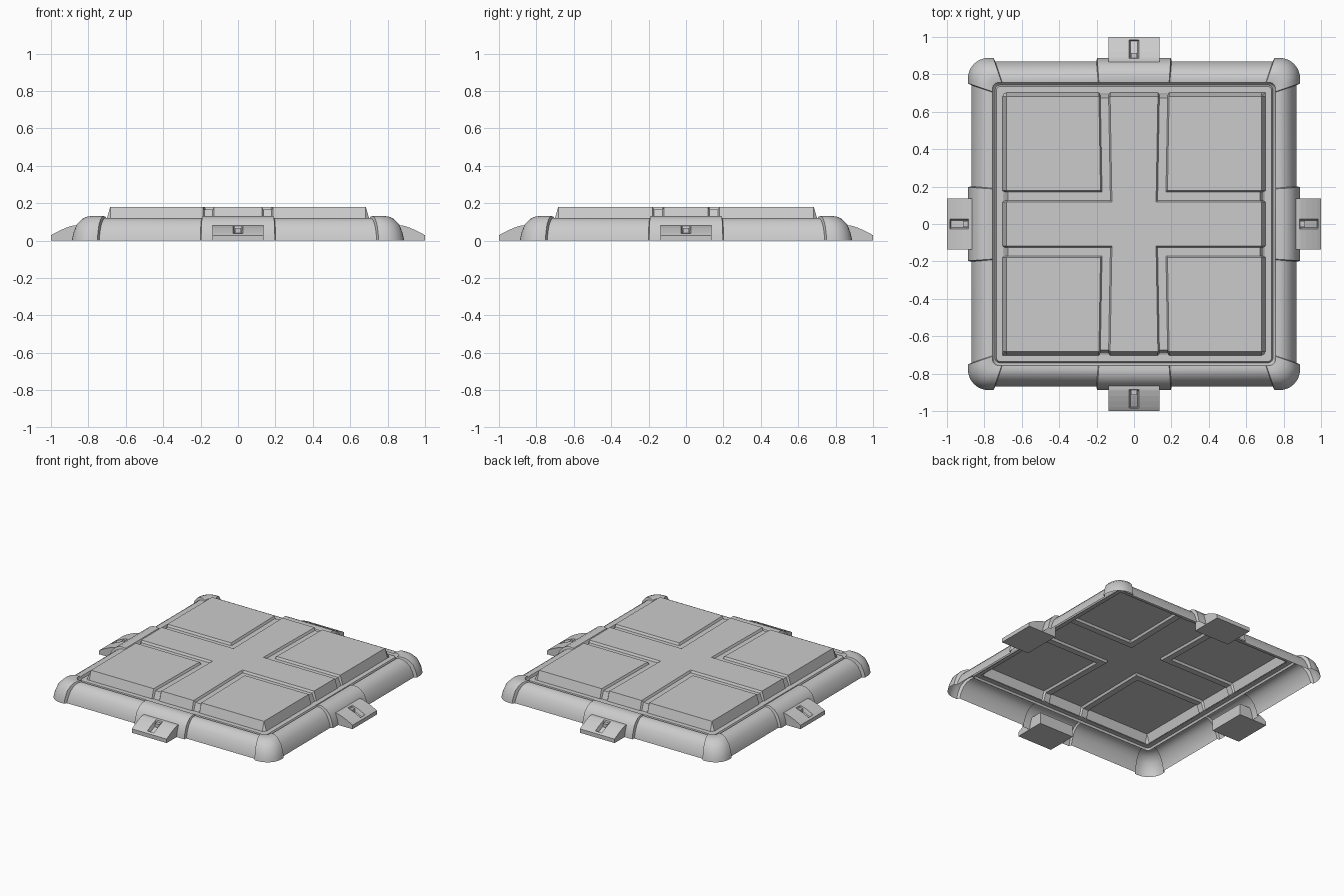
import bpy, bmesh, math
from mathutils import Vector, Matrix

if "Cube" in bpy.data.objects:
    bpy.data.objects.remove(bpy.data.objects["Cube"])


def finish(bm, name, smooth=False):
    bmesh.ops.recalc_face_normals(bm, faces=bm.faces)
    # open shells: make the upper side the outside
    if sum(f.normal.z * f.calc_area() for f in bm.faces) < -1e-4:
        bmesh.ops.reverse_faces(bm, faces=bm.faces)
    me = bpy.data.meshes.new(name)
    bm.to_mesh(me)
    bm.free()
    ob = bpy.data.objects.new(name, me)
    bpy.context.collection.objects.link(ob)
    if smooth:
        bpy.ops.object.select_all(action='DESELECT')
        ob.select_set(True)
        bpy.context.view_layer.objects.active = ob
        bpy.ops.object.shade_smooth_by_angle(angle=math.radians(35))
    return ob


def grid(bm, xs, ys, pos):
    rows = [[bm.verts.new(pos(x, y)) for x in xs] for y in ys]
    for r0, r1 in zip(rows, rows[1:]):
        for i in range(len(xs) - 1):
            bm.faces.new((r0[i], r0[i + 1], r1[i + 1], r1[i]))


def loft(bm, rings, close_rings=False):
    loops = [[bm.verts.new(p) for p in r] for r in rings]
    n = len(rings[0])
    pairs = list(zip(loops, loops[1:]))
    if close_rings:
        pairs.append((loops[-1], loops[0]))
    for a, b in pairs:
        for i in range(n - 1 if close_rings else n):
            j = (i + 1) % n
            bm.faces.new((a[i], a[j], b[j], b[i]))


# Raised top panel: cross and four pads divided by shallow grooves
TOP, FLOOR, BASE = 0.18, 0.165, 0.113
half = [0.118, 0.126, 0.17, 0.178, 0.683, 0.703]
coords = [-c for c in reversed(half)] + half


def panel_point(x, y):
    u, v = abs(x), abs(y)
    m, edge = min(u, v), max(u, v)
    groove = 0.12 < m < 0.175
    z = FLOOR if groove else TOP
    if edge > 0.7:
        z = BASE
    px, py = x, y
    if groove and edge > 0.68:          # groove ends sit slightly inward
        if v > u:
            py -= math.copysign(0.01, y)
        else:
            px -= math.copysign(0.01, x)
    if u < 0.2:                         # vertical arm flares a little
        px += math.copysign(0.01 * max(v - 0.12, 0) / 0.58, x)
    return px, py, z


bm = bmesh.new()
grid(bm, coords, coords, panel_point)
finish(bm, "top_panel")


# Ledge and narrow seam around the panel
def rounded_square(h, r, z, seg=5):
    pts = []
    for k in range(4):
        for i in range(seg + 1):
            a = math.pi / 2 * i / seg
            p = Vector((h - r + r * math.cos(a), h - r + r * math.sin(a), z))
            pts.append(Matrix.Rotation(k * math.pi / 2, 3, 'Z') @ p)
    return pts


bm = bmesh.new()
loft(bm, [rounded_square(*a) for a in (
    (0.75, 0.03, 0.108), (0.743, 0.028, 0.1), (0.736, 0.022, 0.115), (0.697, 0.005, 0.115))])
finish(bm, "panel_ledge", True)

# Outer frame: rounded rail that swells into corner caps and side brackets
RAIL = [(0.75, .108), (0.757, .118), (0.78, .12), (0.80, .114), (0.82, .102),
        (0.843, .076), (0.86, .038), (0.867, .015), (0.87, 0)]
CAP = [(0.75, .108), (0.757, .127), (0.785, .131), (0.81, .127), (0.835, .114),
       (0.863, .085), (0.88, .04), (0.885, .018), (0.888, 0)]


def section(inner, outer, prof):
    i, o = Vector(inner), Vector(outer)
    d1 = CAP[-1][0]
    return [(i + (o - i) * (d - 0.75) / (d1 - 0.75)).to_3d() + Vector((0, 0, z)) for d, z in prof]


D = CAP[-1][0]
quarter = [section((s * 0.187, 0.75), (s * 0.197, D), CAP) for s in (-1, 1)]
quarter.append(section((0.191, 0.75), (0.203, D), RAIL))
quarter.append(section((0.702, 0.75), (0.748, D), RAIL))
quarter.append(section((0.706, 0.75), (0.752, D), CAP))
for i in range(9):
    a = math.pi / 2 * (1 - i / 8)
    c, s = math.cos(a), math.sin(a)
    quarter.append(section((0.72 + 0.03 * c, 0.72 + 0.03 * s),
                           (D - 0.11 + 0.11 * c, D - 0.11 + 0.11 * s), CAP))
quarter.append(section((0.75, 0.706), (D, 0.752), CAP))
quarter.append(section((0.75, 0.702), (D, 0.748), RAIL))
quarter.append(section((0.75, 0.191), (D, 0.203), RAIL))
bm = bmesh.new()
rings = []
for k in range(4):
    rot = Matrix.Rotation(-k * math.pi / 2, 3, 'Z')
    rings += [[rot @ p for p in sec] for sec in quarter]
loft(bm, rings, True)
finish(bm, "outer_frame", True)

# Sloped ramp on each side with a curved slot and a small catch
slope = {0.78: .08, 0.875: .08, 0.885: .079, 0.893: .077, 0.92: .068, 0.95: .055,
         0.978: .041, 0.985: .037, 1.0: .028}


def ramp_point(x, y):
    z = slope[y]
    if abs(x) < 0.02 and 0.89 < y < 0.98:
        z -= 0.028
    return x, y, z


for k, side in enumerate(("back", "left", "front", "right")):
    rot = Matrix.Rotation(k * math.pi / 2, 4, 'Z')
    bm = bmesh.new()
    grid(bm, [-0.137, -0.026, -0.018, 0.018, 0.026, 0.137], list(slope), ramp_point)
    rim = [e for e in bm.edges if e.is_boundary]
    new = bmesh.ops.extrude_edge_only(bm, edges=rim)["geom"]
    for g in new:
        if isinstance(g, bmesh.types.BMVert):
            g.co.z = 0
    bmesh.ops.holes_fill(bm, edges=[g for g in new if isinstance(g, bmesh.types.BMEdge)], sides=0)
    bm.transform(rot)
    finish(bm, side + "_ramp")

    bm = bmesh.new()
    bmesh.ops.create_cube(bm, size=1)
    bm.transform(rot @ Matrix.Translation((0, 0.9, 0.052)) @ Matrix.Diagonal((0.03, 0.03, 0.03, 1)))
    finish(bm, side + "_ramp_catch")
